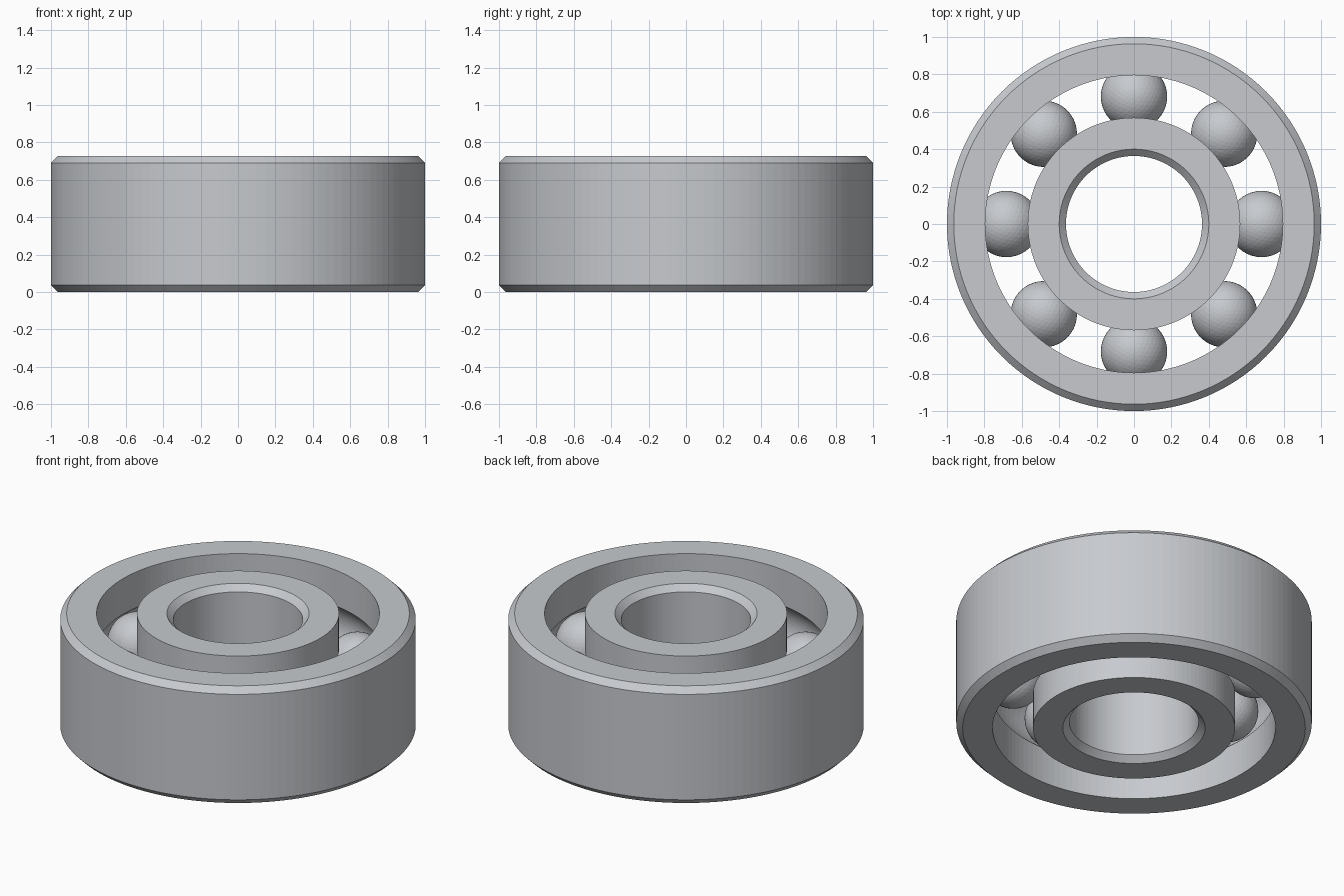
import bpy
import bmesh
from math import cos, sin, pi, sqrt, asin

cube = bpy.data.objects.get("Cube")
if cube:
    bpy.data.objects.remove(cube, do_unlink=True)

SEGMENTS = 128
UNIT = 1 / 11
HEIGHT = 8 * UNIT
MID = HEIGHT / 2
CHAMFER = 0.4 * UNIT
PITCH = 7.5 * UNIT      # radius of the ball circle
BALL = 1.95 * UNIT
GROOVE = 2 * UNIT       # radius of the raceway groove
BALLS = 8

steel = bpy.data.materials.new("brushed steel")
steel.use_nodes = True
colour = (0.57, 0.59, 0.62, 1)
steel.diffuse_color = colour
steel.node_tree.nodes["Principled BSDF"].inputs["Base Color"].default_value = colour


def add_object(name, bm):
    bmesh.ops.recalc_face_normals(bm, faces=bm.faces)
    mesh = bpy.data.meshes.new(name)
    bm.to_mesh(mesh)
    bm.free()
    mesh.materials.append(steel)
    obj = bpy.data.objects.new(name, mesh)
    bpy.context.collection.objects.link(obj)
    return obj


def ring(name, plain, raceway):
    """Revolve a ring: chamfered on the plain side, grooved on the raceway side."""
    side = 1 if plain > raceway else -1
    inset = plain - side * CHAMFER
    profile = [(raceway, 0), (inset, 0), (plain, CHAMFER),
               (plain, HEIGHT - CHAMFER), (inset, HEIGHT), (raceway, HEIGHT)]
    # Circular arc of the raceway, from top to bottom
    half = asin(sqrt(GROOVE ** 2 - (raceway - PITCH) ** 2) / GROOVE)
    steps = 16
    for i in range(steps + 1):
        a = half - 2 * half * i / steps
        profile.append((PITCH + side * GROOVE * cos(a), MID + GROOVE * sin(a)))

    bm = bmesh.new()
    loops = []
    for s in range(SEGMENTS):
        a = 2 * pi * s / SEGMENTS
        loops.append([bm.verts.new((r * cos(a), r * sin(a), z)) for r, z in profile])
    n = len(profile)
    for s in range(SEGMENTS):
        here, there = loops[s], loops[(s + 1) % SEGMENTS]
        for i in range(n):
            j = (i + 1) % n
            bm.faces.new((here[i], there[i], there[j], here[j]))
    return add_object(name, bm)


# Outer and inner races
ring("outer_race", 11 * UNIT, 8.75 * UNIT)
ring("inner_race", 4 * UNIT, 6.25 * UNIT)

# Balls between the races
for k in range(BALLS):
    bm = bmesh.new()
    bmesh.ops.create_icosphere(bm, subdivisions=4, radius=BALL)
    ball = add_object(f"ball_{k + 1}", bm)
    angle = 2 * pi * k / BALLS
    ball.location = (PITCH * cos(angle), PITCH * sin(angle), MID)
